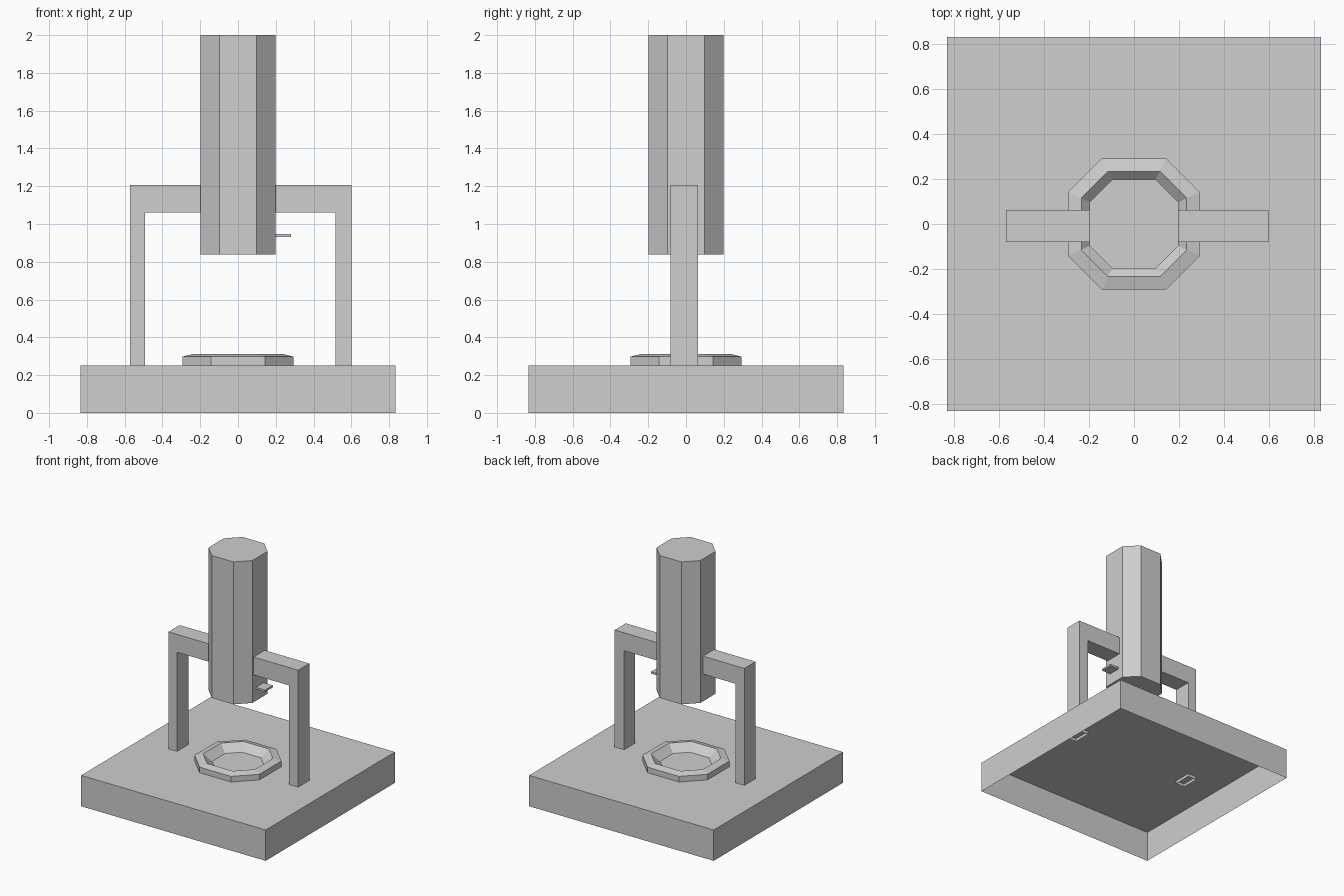
import bpy
import bmesh

cube = bpy.data.objects.get("Cube")
if cube:
    bpy.data.objects.remove(cube, do_unlink=True)

GREY = (0.62, 0.62, 0.62, 1.0)
grey = bpy.data.materials.new("plain grey")
grey.use_nodes = True
grey.diffuse_color = GREY
grey.node_tree.nodes["Principled BSDF"].inputs["Base Color"].default_value = GREY


def finish(name, bm, fix_normals=True):
    """Turn a bmesh into a flat-shaded grey object."""
    if fix_normals:
        bmesh.ops.recalc_face_normals(bm, faces=bm.faces)
    mesh = bpy.data.meshes.new(name)
    bm.to_mesh(mesh)
    bm.free()
    mesh.materials.append(grey)
    obj = bpy.data.objects.new(name, mesh)
    bpy.context.collection.objects.link(obj)
    return obj


def remove_lowest_face(bm):
    """Open the underside of a solid."""
    low = min(bm.faces, key=lambda f: f.calc_center_median().z)
    bmesh.ops.delete(bm, geom=[low], context='FACES_ONLY')


def box(name, x, y, z, open_below=False):
    bm = bmesh.new()
    bmesh.ops.create_cube(bm, size=1)
    for v in bm.verts:
        for i, (lo, hi) in enumerate((x, y, z)):
            v.co[i] = hi if v.co[i] > 0 else lo
    bmesh.ops.recalc_face_normals(bm, faces=bm.faces)
    if open_below:
        remove_lowest_face(bm)
    return finish(name, bm, False)


def octagon_stack(name, rings):
    """Bridge octagons given as (half width, half flat side, height), capped at both ends."""
    bm = bmesh.new()
    loops = []
    for r, s, z in rings:
        outline = [(r, -s), (r, s), (s, r), (-s, r), (-r, s), (-r, -s), (-s, -r), (s, -r)]
        loops.append([bm.verts.new((x, y, z)) for x, y in outline])
    for a, b in zip(loops, loops[1:]):
        for i in range(8):
            j = (i + 1) % 8
            bm.faces.new((a[i], a[j], b[j], b[i]))
    bm.faces.new(loops[0][::-1])
    bm.faces.new(loops[-1])
    return finish(name, bm)


def bracket(name, side, outer, inner):
    """L-shaped leg and arm, with an open foot sunk through the base."""
    hub, foot, under, top = 0.195, 0.227, 1.06, 1.206
    profile = [(outer, foot), (outer, top), (hub, top), (hub, under), (inner, under), (inner, foot)]
    bm = bmesh.new()
    face = bm.faces.new([bm.verts.new((side * x, -0.081, z)) for x, z in profile])
    moved = bmesh.ops.extrude_face_region(bm, geom=[face], use_keep_orig=True)["geom"]
    bmesh.ops.translate(bm, vec=(0, 0.144, 0),
                        verts=[g for g in moved if isinstance(g, bmesh.types.BMVert)])
    bmesh.ops.recalc_face_normals(bm, faces=bm.faces)
    remove_lowest_face(bm)
    return finish(name, bm, False)


# Hollow base tray, open underneath
box("base", (-0.833, 0.833), (-0.833, 0.833), (0, 0.252), open_below=True)

# Tall octagonal column held above the base
octagon_stack("column", [(0.198, 0.098, 0.838), (0.198, 0.098, 2.0)])

# Shallow dish with a bevelled rim
octagon_stack("dish", [(0.293, 0.142, 0.252), (0.293, 0.142, 0.298),
                       (0.235, 0.115, 0.313), (0.175, 0.085, 0.256)])

# Supporting brackets on either side
bracket("left_bracket", 1, 0.6, 0.515)
bracket("right_bracket", -1, 0.571, 0.492)

# Small tab on the column
box("tab", (0.19, 0.28), (-0.05, 0.05), (0.931, 0.947))
